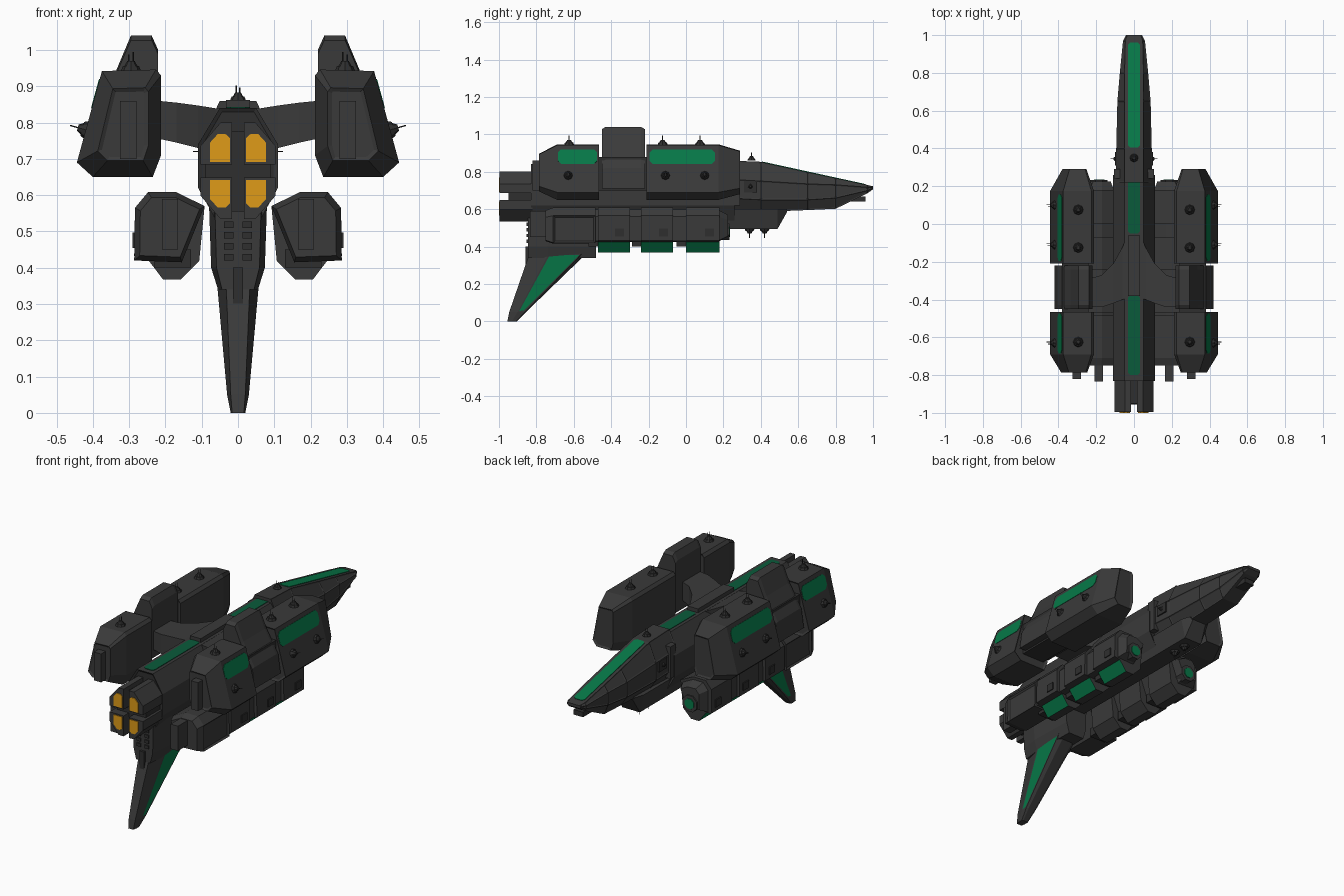
import bpy, bmesh, math
from mathutils import Vector, Matrix

if "Cube" in bpy.data.objects:
    bpy.data.objects.remove(bpy.data.objects["Cube"])


def material(name, col):
    m = bpy.data.materials.new(name)
    m.diffuse_color = (*col, 1)
    m.use_nodes = True
    m.node_tree.nodes["Principled BSDF"].inputs["Base Color"].default_value = m.diffuse_color
    return m


HULL = material("charcoal hull", (0.042, 0.042, 0.042))
DARK = material("dark trim", (0.028, 0.028, 0.028))
GREEN = material("green panel", (0.002, 0.19, 0.065))
DEEP = material("deep green stripe", (0.003, 0.105, 0.043))
ORANGE = material("orange glow", (0.74, 0.33, 0.009))


def finish(name, bm, mats, mirror):
    me = bpy.data.meshes.new(name)
    bm.to_mesh(me)
    bm.free()
    for m in mats:
        me.materials.append(m)
    ob = bpy.data.objects.new(name, me)
    bpy.context.collection.objects.link(ob)
    if mirror:
        ob.modifiers.new("mirror", 'MIRROR')
    return ob


def loft(name, rings, mats=(HULL,), mirror=False, rule=None, inset=0.0, depth=0.0):
    """Skin a list of rings; faces chosen by rule are inset and get the last material."""
    bm = bmesh.new()
    vs = [[bm.verts.new(p) for p in r] for r in rings]
    n = len(rings[0])
    for a, b in zip(vs, vs[1:]):
        for i in range(n):
            bm.faces.new((a[i], a[(i + 1) % n], b[(i + 1) % n], b[i]))
    bm.faces.new(vs[0])
    bm.faces.new(vs[-1])
    bmesh.ops.recalc_face_normals(bm, faces=bm.faces)
    bm.normal_update()
    if rule:
        picked = [f for f in bm.faces if rule(f)]
        if inset:
            bmesh.ops.inset_individual(bm, faces=picked, thickness=inset, depth=depth)
        for f in picked:
            f.material_index = len(mats) - 1
    return finish(name, bm, mats, mirror)


def ring(y, pts, c=(0, 0), sx=1, sz=1):
    """Cross-section of (x, z) points at y, scaled about c."""
    return [(c[0] + (x - c[0]) * sx, y, c[1] + (z - c[1]) * sz) for x, z in pts]


def both(pts):
    """Close a right-hand half section with its mirror image."""
    return pts + [(-x, z) for x, z in reversed(pts)]


def box(name, x0, x1, y0, y1, z0, z1, mat=HULL, mirror=False):
    sec = [(x0, z0), (x1, z0), (x1, z1), (x0, z1)]
    return loft(name, [ring(y0, sec), ring(y1, sec)], (mat,), mirror)


def plate(name, a, b, width_dir, w, mat, mirror=False, cut=0.012):
    """Thin plate with clipped corners running from a to b."""
    a, b, v = Vector(a), Vector(b), Vector(width_dir).normalized()
    u = (b - a).normalized()
    nrm, L, mid = u.cross(v), (b - a).length / 2, (a + b) / 2
    h = w / 2
    quad = [(L - cut, -h), (L, cut - h), (L, h - cut), (L - cut, h)]
    pts = [mid + u * p + v * q for p, q in quad + [(-p, -q) for p, q in quad]]
    return loft(name, [[p - nrm * .002 for p in pts], [p + nrm * .002 for p in pts]], (mat,), mirror)


def ends(f):
    return abs(f.normal.y) > .95


# Central hull, belly and nose
hull = both([(.05, .84), (.11, .74), (.11, .62), (.06, .53)])
loft("main_hull", [ring(-.83, hull), ring(.26, hull)], (HULL, DARK), False, ends, .012, -.008)
belly = both([(.08, .60), (.055, .495)])
loft("belly", [ring(-.5, belly), ring(.49, belly), ring(.54, belly, (0, .6), .8, .15)])


def nose_ring(y, tw, w, zt, z1, z2, zb):
    return ring(y, both([(tw, zt), (w, z1), (w, z2), (tw, zb)]))


loft("nose", [nose_ring(.22, .05, .098, .86, .76, .66, .57),
              nose_ring(.40, .050, .094, .853, .75, .65, .585),
              nose_ring(.65, .050, .088, .798, .735, .65, .595),
              nose_ring(.80, .050, .075, .766, .73, .66, .602),
              nose_ring(.97, .046, .058, .729, .717, .700, .685),
              nose_ring(1.0, .035, .042, .722, .718, .712, .706)],
     (HULL, HULL), False, lambda f: abs(f.normal.x) > .5, .008, -.003)
box("nose_collar", -.105, .105, .24, .29, .62, .80)
box("nose_side_box", .085, .100, .31, .38, .69, .75, DARK, True)
box("nose_gun", -.03, .03, .88, .96, .64, .668, DARK)

# Dorsal spine and green stripes
box("dorsal_spine", -.033, .033, -.38, -.06, .83, .862)
for i, (a, b, m) in enumerate([((0, -.80, .841), (0, -.38, .841), DEEP),
                               ((0, -.05, .841), (0, .24, .841), DEEP),
                               ((0, .405, .853), (0, .96, .732), GREEN)]):
    plate("dorsal_stripe_%d" % i, a, b, (1, 0, 0), .064, m)

# Engine: four nozzles with glowing end panels around a core
core = both([(.04, .775), (.09, .72), (.09, .61), (.04, .555)])
loft("engine_core", [ring(-.95, core), ring(-.8, core)], (DARK,))
noz = [(.016, .685), (.016, .80), (.048, .80), (.104, .735), (.104, .685)]
glow = [(.022, .692), (.022, .757), (.034, .768), (.056, .768), (.077, .745), (.077, .692)]
for nm, s in (("upper", 1), ("lower", -1)):
    sec, lit = ([(x, .667 + s * (z - .667)) for x, z in p] for p in (noz, glow))
    loft(nm + "_nozzle", [ring(-.996, sec), ring(-.82, sec)], (HULL,), True)
    loft(nm + "_glow", [ring(-1, lit), ring(-.994, lit)], (ORANGE,), True)

# Ventral fin with inset green sides
root = both([(.08, .58), (.074, .40), (.055, .34)])
loft("fin_root", [ring(-.845, root, (0, .58), .8, 1), ring(-.74, root), ring(-.48, root, (0, .58), .9, 1)])
for i in range(4):
    box("fin_vent_%d" % i, .012, .038, -.852, -.84, .42 + i * .03, .438 + i * .03, DARK, True)


def fin_ring(z, y0, y1, hw, front, k):
    ym, yb = y0 + (y1 - y0) * k, y1 - (y1 - y0) * .08
    half = [(front, y0), (hw, ym), (hw, yb), (hw * .6, y1)]
    return [(x, y, z) for x, y in both(half)]


loft("ventral_fin", [fin_ring(.40, -.84, -.50, .064, .035, .34), fin_ring(.36, -.838, -.535, .058, .033, .34),
                     fin_ring(.05, -.945, -.855, .030, .020, .5), fin_ring(0, -.955, -.905, .02, .016, .5)],
     (HULL, GREEN), False, lambda f: abs(f.normal.x) > .9 and f.calc_area() > .02
     and f.calc_center_median().y > -.82, .010, 0)
box("fin_leading_bar", -.014, .014, -.858, -.83, .30, .40, DARK)

# Large upper side pods
pod = [(.212, .71), (.212, .93), (.226, .946), (.375, .942), (.444, .69), (.40, .65), (.235, .65)]
c = (.30, .79)
loft("front_pod", [ring(-.785, pod, c, .6, .68), ring(-.69, pod), ring(-.465, pod)],
     (HULL, HULL), True, ends, .012, -.006)
loft("rear_pod", [ring(-.21, pod), ring(.175, pod), ring(.29, pod, c, .55, .78)],
     (HULL, HULL), True, ends, .012, -.006)
mid = [(.22, .71), (.22, 1.0), (.238, 1.04), (.295, 1.04), (.335, .945), (.405, .82), (.42, .71)]
loft("pod_bridge", [ring(-.45, mid, (.3, .71), 1, .96), ring(-.43, mid), ring(-.24, mid),
                    ring(-.22, mid, (.3, .71), 1, .96)], (HULL,), True)
box("pod_bridge_core", .24, .38, -.48, -.19, .70, .88, DARK, True)
box("pod_front_nub", .28, .325, -.82, -.77, .70, .86, HULL, True)
slope = (.069, 0, -.252)
for nm, y0, y1 in (("front", -.685, -.475), ("rear", -.195, .155)):
    plate(nm + "_pod_window", (.392, y0, .88), (.392, y1, .88), slope, .082, GREEN, True, .018)

# Swept arms joining hull and pods
loft("pod_arm", [[(x, y0, z0), (x, y1, z0), (x, y1, z1), (x, y0, z1)] for x, y0, y1, z0, z1 in
                 [(.03, -.39, -.05, .72, .84), (.06, -.40, -.12, .725, .839), (.11, -.42, -.21, .73, .847),
                  (.17, -.44, -.27, .745, .855), (.24, -.44, -.29, .76, .862)]], (HULL,), True)

# Lower side pods: core, blunt front box and three keeled modules
low = [(.092, .57), (.17, .608), (.248, .608), (.284, .565), (.286, .42), (.155, .415)]
loft("lower_pod_front", [ring(-.75, low, (.185, .51), .85, .85), ring(-.71, low), ring(-.485, low)],
     (HULL, HULL), True, lambda f: f.normal.x > .95, .012, -.008)
box("lower_pod_nub", .165, .21, -.835, -.74, .45, .59, HULL, True)
loft("lower_pod_core", [ring(-.5, low, (.17, .51), .86, .9), ring(.17, low, (.17, .51), .86, .9),
                        ring(.225, low, (.17, .51), .6, .6)], (HULL,), True)
mod = low[:4] + [(.286, .432), (.25, .425), (.207, .368), (.157, .368), (.107, .418)]
for i, (y0, y1) in enumerate([(-.47, -.30), (-.24, -.07), (0, .18)]):
    loft("lower_module_%d" % i, [ring(y0, mod), ring(y1, mod)], (HULL, GREEN), True,
         lambda f: f.normal.x > .5 and f.normal.z < -.3)
    box("module_link_%d" % i, .13, .23, y0 - .05, y0, .40, .45, DARK, True)


def disc(name, r, y0, y1, mat):
    sec = [(.185 + r * math.cos(a), .48 + r * math.sin(a)) for a in
           [math.pi * (k + .5) / 4 for k in range(8)]]
    loft(name, [ring(y0, sec), ring(y1, sec)], (mat,), True)


disc("rear_lamp_housing", .048, .17, .232, HULL)
disc("rear_lamp", .030, .22, .236, GREEN)


# Small gun turrets: tapered base, cap and twin thin barrels
def turret(bm, pos, n, s=1.0):
    base = Matrix.Translation(pos) @ Vector(n).to_track_quat('Z', 'Y').to_matrix().to_4x4() @ Matrix.Scale(s, 4)
    for r1, r2, h, z, x, seg in ((.028, .022, .014, .005, 0, 8), (.018, .010, .014, .019, 0, 8),
                                 (.002, .002, .030, .036, .006, 4), (.002, .002, .022, .032, -.006, 4)):
        bmesh.ops.create_cone(bm, cap_ends=True, segments=seg, radius1=r1, radius2=r2, depth=h,
                              matrix=base @ Matrix.Translation((x, 0, z)))


bm = bmesh.new()
for y in (-.625, -.125, .075):
    turret(bm, (.295, y, .944), (0, 0, 1))
for y in (-.63, -.11, .10):
    turret(bm, (.419, y, .78), (.25, 0, .069), .9)
turret(bm, (.094, .345, .72), (1, 0, 0), .6)
finish("side_turrets", bm, (DARK,), True)
for i, y in enumerate((-.355, -.12, .125)):
    box("module_hatch_%d" % i, .28, .291, y - .024, y + .024, .455, .497, DARK, True)
bm = bmesh.new()
turret(bm, (0, .35, .862), (0, 0, 1), .8)
for y in (.34, .42):
    turret(bm, (0, y, .496), (0, 0, -1))
finish("centre_turrets", bm, (DARK,), False)
